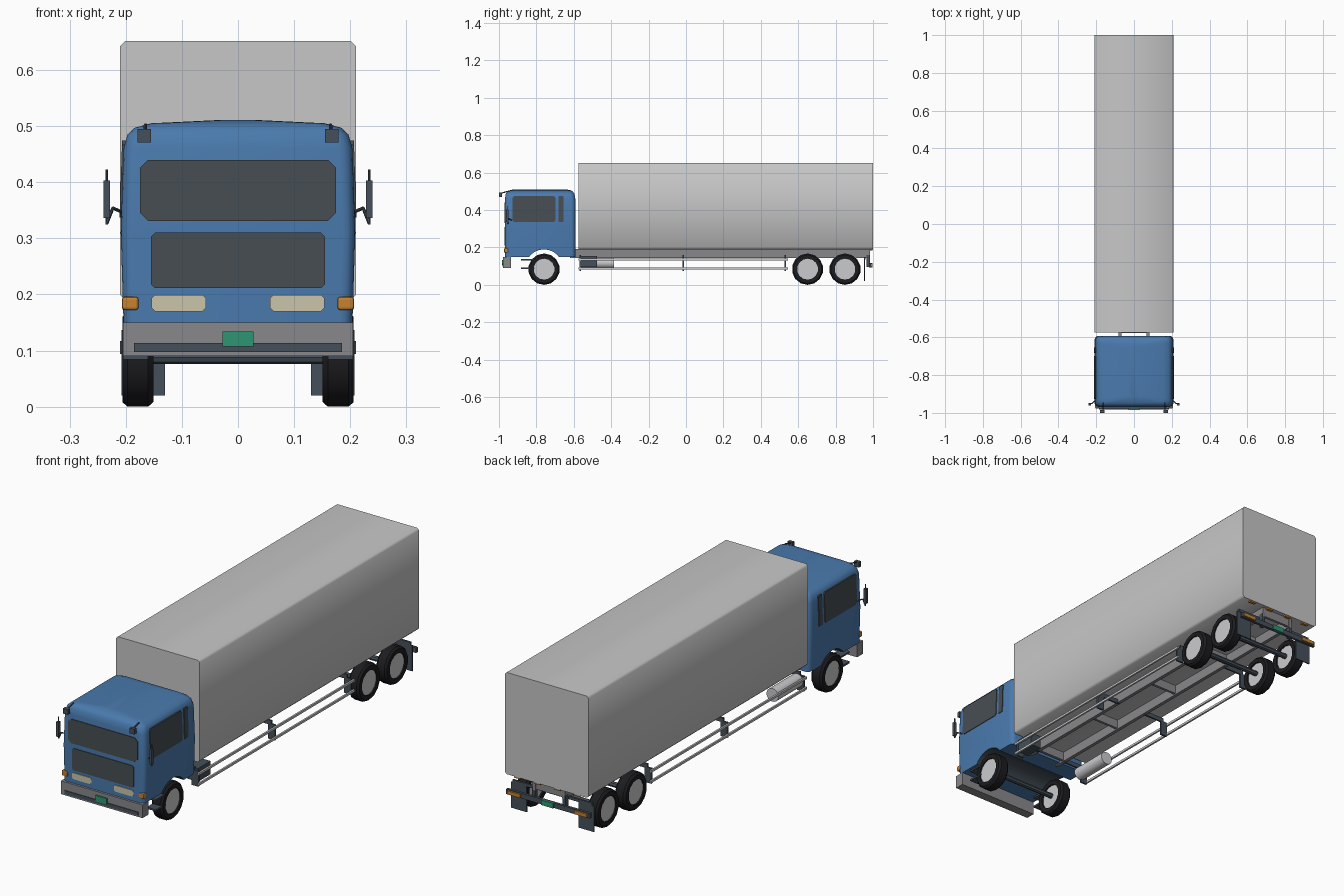
import bpy, bmesh, math
from mathutils import Vector, Matrix

if "Cube" in bpy.data.objects:
    bpy.data.objects.remove(bpy.data.objects["Cube"])


def material(name, *rgb):
    m = bpy.data.materials.new(name)
    m.use_nodes = True
    m.diffuse_color = (*rgb, 1)
    m.node_tree.nodes["Principled BSDF"].inputs["Base Color"].default_value = (*rgb, 1)
    return m


blue = material("cab blue", .068, .195, .42)
grey = material("cargo grey", .57, .57, .57)
slate = material("slate trim", .06, .08, .1)
glass = material("dark glass", .063, .076, .085)
steel = material("chassis grey", .25, .25, .26)
cream = material("lamp cream", .6, .56, .4)
orange = material("signal orange", .57, .22, .03)
green = material("plate green", .027, .3, .17)
black = material("tyre black", .012, .012, .015)
silver = material("wheel silver", .6, .6, .62)


def finish(name, bm, mat, angle=None):
    bmesh.ops.recalc_face_normals(bm, faces=bm.faces)
    mesh = bpy.data.meshes.new(name)
    bm.to_mesh(mesh)
    bm.free()
    mesh.materials.append(mat)
    ob = bpy.data.objects.new(name, mesh)
    bpy.context.collection.objects.link(ob)
    if angle:
        select(ob)
        bpy.ops.object.shade_smooth_by_angle(angle=math.radians(angle))
    return ob


def select(ob):
    bpy.ops.object.select_all(action='DESELECT')
    ob.select_set(True)
    bpy.context.view_layer.objects.active = ob


def box(name, x, y, z, mat):
    """Box spanning the given (low, high) ranges."""
    bm = bmesh.new()
    bmesh.ops.create_cube(bm, size=1)
    for v in bm.verts:
        v.co = [(a + b) / 2 + c * (b - a) for (a, b), c in zip((x, y, z), v.co)]
    return finish(name, bm, mat)


def side_box(name, s, x, y, z, mat):
    return box(name, tuple(sorted((s * x[0], s * x[1]))), y, z, mat)


def rod(name, a, b, r, mat, sides=8):
    """Cylinder between two points."""
    a, b = Vector(a), Vector(b)
    bm = bmesh.new()
    turn = (b - a).to_track_quat('Z', 'Y').to_matrix().to_4x4()
    bmesh.ops.create_cone(bm, cap_ends=True, segments=sides, radius1=r, radius2=r,
                          depth=(b - a).length, matrix=Matrix.Translation((a + b) / 2) @ turn)
    return finish(name, bm, mat, 40)


def plate(name, u, v, cut, place, mat):
    """Thin panel with cut corners; place(u, v, depth) puts it on a surface."""
    (a, b), (c, d) = u, v
    pts = [(a + cut, c), (b - cut, c), (b, c + cut), (b, d - cut),
           (b - cut, d), (a + cut, d), (a, d - cut), (a, c + cut)]
    bm = bmesh.new()
    low, high = ([bm.verts.new(place(*p, t)) for p in pts] for t in (-.004, .003))
    bm.faces.new(low)
    bm.faces.new(high)
    for i in range(8):
        j = (i + 1) % 8
        bm.faces.new((low[i], low[j], high[j], high[i]))
    return finish(name, bm, mat)


# Cab: stacked rounded rectangles closing into a soft roof
FRONT, BACK = -.968, -.592


def ring(bm, z, half, inset, r):
    f, b = FRONT + inset, BACK - inset
    corners = [(half - r, b - r, 0), (r - half, b - r, 90), (r - half, f + r, 180), (half - r, f + r, 270)]
    out = []
    for cx, cy, start in corners:
        for k in range(5):
            t = math.radians(start + k * 22.5)
            out.append(bm.verts.new((cx + r * math.cos(t), cy + r * math.sin(t), z)))
    return out


bm = bmesh.new()
levels = [(.15, .204, 0, .022), (.31, .209, 0, .022), (.46, .204, 0, .025), (.485, .197, .004, .028),
          (.497, .184, .011, .028), (.505, .155, .022, .028), (.511, .03, .05, .02)]
rings = [ring(bm, *l) for l in levels]
for p, q in zip(rings, rings[1:]):
    for i in range(len(p)):
        j = (i + 1) % len(p)
        bm.faces.new((p[i], p[j], q[j], q[i]))
bm.faces.new(rings[0])
bm.faces.new(rings[-1])
cab = finish("cab", bm, blue)

# Wheel arch tunnel cut through the cab
tunnel = rod("arch_cutter", (-.3, -.759, .09), (.3, -.759, .09), .1, slate, 24)
cab.data.materials.append(slate)
cut = cab.modifiers.new("arch", 'BOOLEAN')
cut.operation, cut.object, cut.solver = 'DIFFERENCE', tunnel, 'EXACT'
cut.material_mode = 'TRANSFER'
select(cab)
bpy.ops.object.modifier_apply(modifier="arch")
bpy.data.objects.remove(tunnel)
select(cab)
bpy.ops.object.shade_smooth_by_angle(angle=math.radians(40))


# Cab front panels
def on_front(x, z, t):
    return (x, FRONT - t, z)


plate("windscreen", (-.175, .175), (.331, .44), .015, on_front, glass)
plate("grille", (-.155, .155), (.211, .31), .007, on_front, glass)
box("bumper", (-.205, .205), (-.978, -.935), (.09, .15), steel)
box("bumper_slot", (-.185, .185), (-.981, -.97), (.097, .113), slate)
box("front_plate", (-.028, .028), (-.984, -.97), (.107, .134), green)

for s in (-1, 1):
    side = "left" if s > 0 else "right"

    def on_side(y, z, t):
        return (s * (.209 - (z - .31) / 30 + t), y, z)

    # Side glass and lamps
    plate(side + "_door_window", (-.927, -.698), (.337, .474), .008, on_side, glass)
    plate(side + "_rear_window", (-.682, -.655), (.337, .474), .003, on_side, glass)
    plate(side + "_headlight", tuple(sorted((s * .057, s * .154))), (.17, .199), .006, on_front, cream)
    lamp = side_box(side + "_indicator", s, (.177, .207), (-.972, -.95), (.172, .196), orange)
    bev = lamp.modifiers.new("round", 'BEVEL')
    bev.width, bev.segments = .005, 2

    # Roof-edge lamps and mirrors
    side_box(side + "_roof_lamp", s, (.155, .179), (-1, -.985), (.471, .495), slate)
    rod(side + "_roof_lamp_arm", (s * .165, -.945, .502), (s * .165, -.99, .49), .003, slate)
    side_box(side + "_mirror", s, (.228, .24), (-.962, -.948), (.336, .403), slate)
    rod(side + "_mirror_bar", (s * .234, -.953, .325), (s * .234, -.953, .423), .0025, slate)
    rod(side + "_mirror_arm", (s * .203, -.93, .345), (s * .223, -.95, .354), .003, slate)
    rod(side + "_mirror_strut", (s * .223, -.95, .354), (s * .234, -.953, .326), .003, slate)

    # Cab steps
    for z in (.084, .13):
        side_box(side + "_step", s, (.16, .205), (-.882, -.81), (z, z + .008), slate)

    # Wheels: tyre profile spun about the axle, with a disc inside
    for y, label in ((-.759, "front"), (.65, "middle"), (.85, "rear")):
        bm = bmesh.new()
        profile = [(.056, .162), (.056, .153), (.076, .151), (.084, .16), (.084, .197),
                   (.076, .206), (.056, .206), (.056, .197)]
        loop = [bm.verts.new((s * x, y, .084 + r)) for r, x in profile]
        edges = [bm.edges.new((loop[i], loop[(i + 1) % 8])) for i in range(8)]
        bmesh.ops.spin(bm, geom=edges, cent=(0, y, .084), axis=(1, 0, 0),
                       angle=math.tau, steps=14, use_merge=True)
        bmesh.ops.remove_doubles(bm, verts=bm.verts, dist=.0001)
        finish(f"{side}_{label}_tyre", bm, black, 40)
        rod(f"{side}_{label}_rim", (s * .16, y, .084), (s * .2, y, .084), .057, silver, 14)

    # Frame rail and side guard
    side_box(side + "_frame_rail", s, (.067, .083), (-.62, .985), (.145, .192), steel)
    for z in (.083, .13):
        side_box(side + "_guard_rail", s, (.198, .206), (-.575, .545), (z, z + .01), silver)
    for y in (-.565, -.015, .53):
        side_box(side + "_guard_post", s, (.165, .199), (y - .004, y + .004), (.075, .145), slate)
        side_box(side + "_guard_bracket", s, (.075, .18), (y - .004, y + .004), (.14, .16), slate)

    # Rear mud flap, bumper support and lamps
    side_box(side + "_mud_flap", s, (.13, .208), (.953, .958), (.02, .137), slate)
    side_box(side + "_flap_bracket", s, (.07, .2), (.951, .96), (.137, .15), slate)
    side_box(side + "_bar_support", s, (.07, .085), (.965, .985), (.095, .16), slate)
    side_box(side + "_tail_lamp", s, (.135, .2), (.985, .998), (.098, .114), orange)
    for x in (.05, .15):
        side_box(side + "_marker_lamp", s, (x - .015, x + .015), (.985, .998), (.183, .191), orange)

# Axles, cross members and rear bar
for y in (-.759, .65, .85):
    rod("axle", (-.165, y, .088), (.165, y, .088), .012, slate)
for y in (-.57, -.2, .2, .55, .75, .975):
    box("cross_member", (-.07, .07), (y - .006, y + .006), (.15, .19), steel)
box("rear_bar", (-.21, .21), (.978, .99), (.094, .117), slate)
box("rear_plate", (-.03, .03), (.985, .996), (.094, .117), green)

# Fuel tank on one side, battery box on the other
rod("fuel_tank", (-.165, -.57, .118), (-.165, -.385, .118), .03, silver, 20)
box("battery_box", (.14, .195), (-.565, -.475), (.095, .155), slate)

# Cargo body with chamfered long edges
cargo = box("cargo_body", (-.21, .21), (-.575, 1), (.19, .652), grey)
bm = bmesh.new()
bm.from_mesh(cargo.data)
long_edges = [e for e in bm.edges if abs(e.verts[0].co.y - e.verts[1].co.y) > 1]
bmesh.ops.bevel(bm, geom=long_edges, offset=.009, segments=1, affect='EDGES')
bm.to_mesh(cargo.data)
bm.free()
select(cargo)
bpy.ops.object.shade_smooth_by_angle(angle=math.radians(60))
